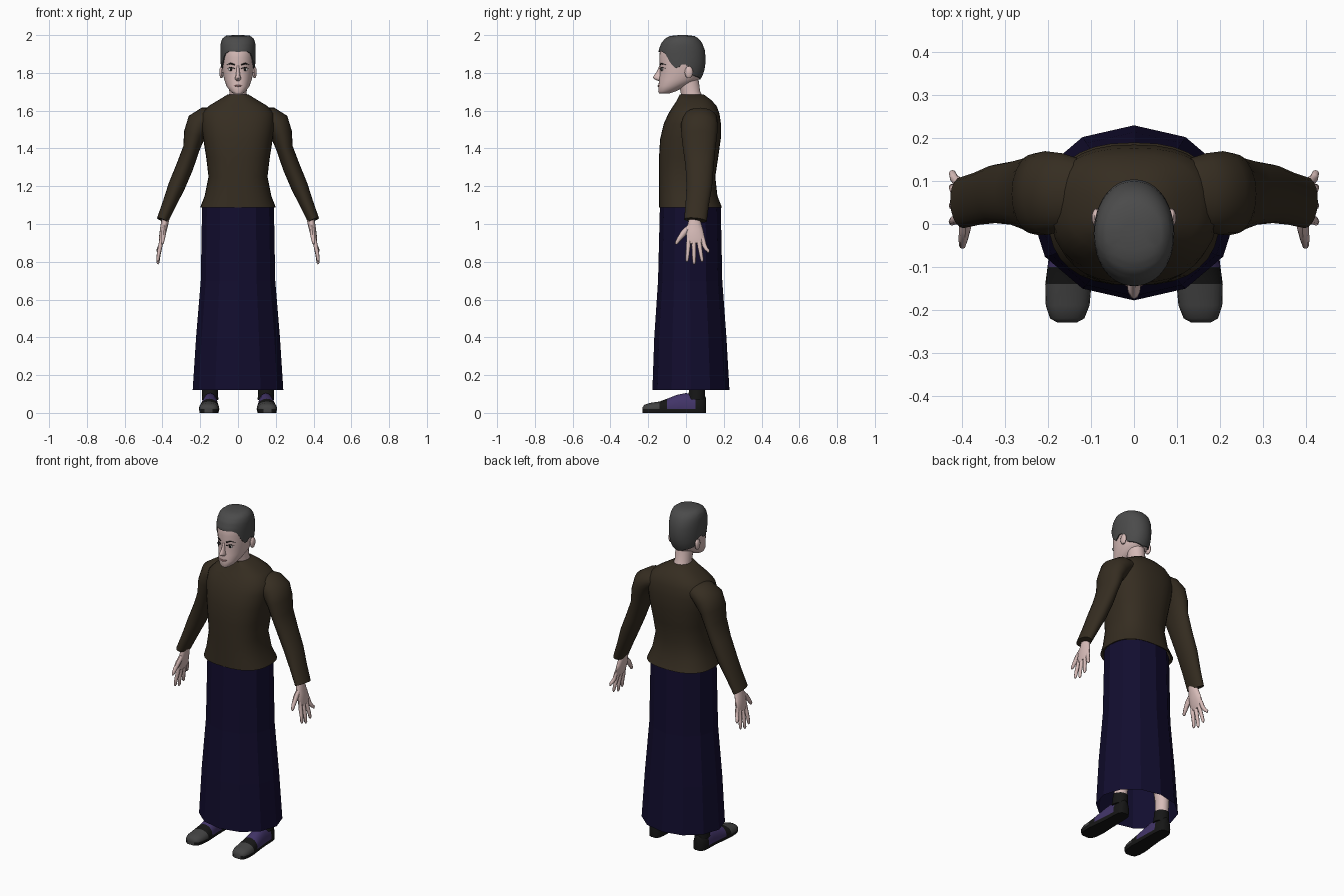
import bpy, bmesh
from math import sin, cos, pi, radians, copysign, degrees, sqrt
from mathutils import Vector


def mat(name, *rgb):
    m = bpy.data.materials.new(name)
    m.diffuse_color = (*rgb, 1)
    return m


SKIN = mat("skin", 0.68, 0.50, 0.48)
HAIR = mat("hair", 0.07, 0.07, 0.07)
WOOL = mat("brown_wool", 0.036, 0.026, 0.015)
CLOTH = mat("navy_cloth", 0.006, 0.004, 0.028)
PURPLE = mat("purple", 0.055, 0.035, 0.14)
BLACK = mat("black", 0.008, 0.008, 0.008)
TOE = mat("toe_grey", 0.055, 0.055, 0.055)
WHITE = mat("eye_white", 0.7, 0.7, 0.7)
LIP = mat("lip", 0.42, 0.22, 0.22)


def loft(name, rings, mats, caps=(True, True), smooth=50, pick=None):
    """Skin a stack of equal rings; pick chooses a material slot from a face centre."""
    bm = bmesh.new()
    rows = [[bm.verts.new(p) for p in r] for r in rings]
    n = len(rows[0])
    for a, b in zip(rows, rows[1:]):
        for i in range(n):
            bm.faces.new((a[i], a[(i + 1) % n], b[(i + 1) % n], b[i]))
    if caps[0]:
        bm.faces.new(rows[0][::-1])
    if caps[1]:
        bm.faces.new(rows[-1])
    bmesh.ops.recalc_face_normals(bm, faces=bm.faces)
    if pick:
        for f in bm.faces:
            f.material_index = pick(f.calc_center_median())
    me = bpy.data.meshes.new(name)
    bm.to_mesh(me)
    bm.free()
    for m in mats:
        me.materials.append(m)
    ob = bpy.data.objects.new(name, me)
    bpy.context.collection.objects.link(ob)
    if smooth:
        bpy.ops.object.select_all(action='DESELECT')
        ob.select_set(True)
        bpy.context.view_layer.objects.active = ob
        bpy.ops.object.shade_smooth_by_angle(angle=radians(smooth))
    return ob


def point(z, rx, yf, yb, a, p=2.0):
    """Point on a level superellipse; angle 0 is the front."""
    s, c = sin(a), cos(a)
    k = 2 / p
    return (rx * copysign(abs(s) ** k, s),
            (yf + yb) / 2 - (yb - yf) / 2 * copysign(abs(c) ** k, c), z)


def ring(z, rx, yf, yb, n=28, p=2.0):
    return [point(z, rx, yf, yb, 2 * pi * i / n, p) for i in range(n)]


def tube(name, path, m, n=12, side=1, caps=(True, True)):
    """Path rows are x, y, z, half thickness, half width along y."""
    pts = [Vector(r[:3]) for r in path]
    rings = []
    for i, r in enumerate(path):
        t = (pts[min(i + 1, len(pts) - 1)] - pts[max(i - 1, 0)]).normalized()
        u = Vector((0, 1, 0)).cross(t).normalized()
        v = t.cross(u)
        ps = [pts[i] + u * r[3] * cos(2 * pi * j / n) + v * r[4] * sin(2 * pi * j / n)
              for j in range(n)]
        rings.append([(side * q.x, q.y, q.z) for q in ps])
    return loft(name, rings, [m], caps)


def ball(name, loc, scale, m):
    rings = [[(loc[0] + scale[0] * sin(pi * j / 8) * cos(2 * pi * i / 12),
               loc[1] + scale[1] * sin(pi * j / 8) * sin(2 * pi * i / 12),
               loc[2] + scale[2] * cos(pi * j / 8)) for i in range(12)] for j in range(1, 8)]
    return loft(name, rings, [m])


def lerp_table(table, t):
    for a, b in zip(table, table[1:]):
        if t <= b[0]:
            f = max(0, (t - a[0]) / (b[0] - a[0]))
            return [x + (y - x) * f for x, y in zip(a, b)]
    return list(table[-1])


# Skirt: twelve flat sides, open hem
loft("skirt", [ring(z, rx, f, b, 12) for z, rx, f, b in [
    (0.12, 0.24, -0.178, 0.23), (0.4, 0.222, -0.168, 0.214), (0.7, 0.197, -0.148, 0.192),
    (1.1, 0.19, -0.138, 0.184)]], [CLOTH], (False, True), smooth=0)

# Sweater body
loft("sweater_body", [ring(z, rx, f, b, 32, 2.5) for z, rx, f, b in [
    (1.095, 0.185, -0.13, 0.178), (1.088, 0.2, -0.143, 0.19), (1.15, 0.176, -0.143, 0.166),
    (1.25, 0.156, -0.143, 0.155), (1.35, 0.168, -0.143, 0.17), (1.45, 0.184, -0.137, 0.184),
    (1.53, 0.195, -0.118, 0.185), (1.585, 0.192, -0.093, 0.177), (1.625, 0.155, -0.068, 0.162),
    (1.655, 0.105, -0.048, 0.135), (1.685, 0.056, -0.034, 0.095)]], [WOOL], (False, True))

# Sleeves, hands, legs and shoes on both sides
sleeve = [(0.12, 0.075, 1.572, 0.045, 0.075), (0.165, 0.075, 1.56, 0.062, 0.09),
          (0.205, 0.072, 1.53, 0.07, 0.098), (0.23, 0.07, 1.475, 0.058, 0.095),
          (0.247, 0.07, 1.40, 0.044, 0.086), (0.283, 0.072, 1.30, 0.046, 0.074),
          (0.325, 0.07, 1.20, 0.045, 0.068), (0.362, 0.06, 1.11, 0.037, 0.062),
          (0.4, 0.05, 1.02, 0.031, 0.06)]
palm = [(0.378, 0.045, 1.06, 0.022, 0.03), (0.387, 0.045, 1.01, 0.02, 0.034),
        (0.396, 0.046, 0.965, 0.018, 0.046), (0.404, 0.05, 0.925, 0.015, 0.05),
        (0.409, 0.052, 0.898, 0.009, 0.042)]
fingers = {"index_finger": (0.015, 0.005, 0.80), "middle_finger": (0.041, 0.043, 0.787),
           "ring_finger": (0.066, 0.085, 0.80), "little_finger": (0.088, 0.118, 0.848)}
leg = [(0.148, 0.06, 0.10, 0.036, 0.038), (0.146, 0.065, 0.2, 0.037, 0.042),
       (0.135, 0.07, 0.36, 0.052, 0.056), (0.12, 0.05, 0.52, 0.05, 0.054),
       (0.1, 0.04, 0.92, 0.072, 0.085)]
shoe = [(-0.23, 0.022, 0.03), (-0.22, 0.04, 0.043), (-0.19, 0.051, 0.053), (-0.14, 0.054, 0.06),
        (-0.10, 0.05, 0.075), (-0.05, 0.046, 0.095), (0.0, 0.043, 0.105), (0.05, 0.042, 0.095),
        (0.085, 0.038, 0.092), (0.1, 0.028, 0.088), (0.106, 0.015, 0.08)]


def shoe_part(c):
    if c.z < 0.022 or c.y > 0.05:
        return 1
    return 2 if c.y < -0.13 else 1 if c.y < -0.1 else 0


for s, tag in ((1, "left"), (-1, "right")):
    tube(tag + "_sleeve", sleeve, WOOL, 20, s)
    tube(tag + "_palm", palm, SKIN, 14, s)
    for name, (y0, y1, z1) in fingers.items():
        tube(f"{tag}_{name}", [
            (0.405, y0, 0.925, 0.01, 0.012), (0.411, (y0 * 2 + y1) / 3, 0.885, 0.011, 0.012),
            (0.42, (y0 + y1 * 2) / 3, (0.885 + z1) / 2, 0.01, 0.0105),
            (0.424, y1, z1 + 0.01, 0.008, 0.009), (0.425, y1, z1, 0.003, 0.004)], SKIN, 8, s)
    tube(tag + "_thumb", [
        (0.392, 0.025, 0.99, 0.012, 0.014), (0.394, -0.01, 0.955, 0.014, 0.017),
        (0.398, -0.036, 0.922, 0.011, 0.012), (0.4, -0.05, 0.9, 0.008, 0.009),
        (0.401, -0.054, 0.893, 0.003, 0.004)], SKIN, 8, s)
    tube(tag + "_leg", leg, SKIN, 14, s)
    tube(tag + "_ankle_collar", [(0.148, 0.055, 0.07, 0.044, 0.046),
                                 (0.148, 0.06, 0.135, 0.041, 0.043)], BLACK, 14, s)
    rings = []
    for y, w, h in shoe:
        cx = 0.148 - 0.035 * min(0, y)
        section = [(w * 0.92, 0), (w, 0.02)] + [
            (w * cos(pi * k / 10), 0.02 + (h - 0.02) * sin(pi * k / 10) ** 0.8)
            for k in range(1, 10)] + [(-w, 0.02), (-w * 0.92, 0)]
        rings.append([(s * (cx + x), y, z) for x, z in section])
    loft(tag + "_shoe", rings, [PURPLE, BLACK, TOE], pick=shoe_part)

# Head and neck
head = [(1.69, 0.024, -0.142, -0.09), (1.702, 0.04, -0.147, -0.055), (1.73, 0.061, -0.146, 0.0),
        (1.765, 0.073, -0.142, 0.07), (1.80, 0.081, -0.139, 0.088), (1.84, 0.085, -0.139, 0.096),
        (1.88, 0.087, -0.141, 0.098), (1.92, 0.088, -0.138, 0.093), (1.95, 0.086, -0.125, 0.08),
        (1.972, 0.077, -0.105, 0.062), (1.985, 0.058, -0.075, 0.036), (1.988, 0.02, -0.03, 0.0)]
loft("head", [ring(z, rx, f, b, 32, 2.1) for z, rx, f, b in head], [SKIN], smooth=60)
tube("neck", [(0, 0.045, 1.64, 0.055, 0.055), (0, 0.025, 1.69, 0.046, 0.052),
              (0, 0.01, 1.78, 0.048, 0.055)], SKIN, 18)

# Short hair shell with a shaped hairline
hairline = [(0, 1.91), (30, 1.912), (48, 1.90), (62, 1.85), (78, 1.82), (90, 1.845),
            (103, 1.845), (115, 1.79), (180, 1.765)]
hair = []
for j in range(-1, 14):
    row = []
    for i in range(48):
        a = 2 * pi * i / 48
        z0 = lerp_table(hairline, degrees(min(a, 2 * pi - a)))[1]
        f = max(j, 0) / 13
        z = z0 + (1.988 - z0) * (1 - (1 - f) ** 1.5)
        _, rx, yf, yb = lerp_table(head, z)
        o = -0.004 if j < 0 else 0.006
        row.append(point(z + max(0, z - 1.9) * 0.136, rx + o, yf - o, yb + o, a, 2.1))
    hair.append(row)
loft("hair", hair, [HAIR], (False, True), smooth=60)


def face(x, z, out=0.0):
    _, rx, yf, yb = lerp_table(head, z)
    return (yf + yb) / 2 - (yb - yf) / 2 * sqrt(1 - (x / rx) ** 2) - out


# Face details
loft("nose", [ring(z, w, f, -0.11, 12) for z, w, f in [
    (1.838, 0.008, -0.141), (1.81, 0.009, -0.153), (1.785, 0.012, -0.17), (1.774, 0.016, -0.175),
    (1.765, 0.016, -0.165), (1.757, 0.01, -0.145)]], [SKIN], smooth=60)
tube("mouth", [(x, face(x, z, 0.0), z, r, r) for x, z, r in [
    (-0.026, 1.736, 0.001), (-0.012, 1.732, 0.004), (0, 1.731, 0.005),
    (0.012, 1.732, 0.004), (0.026, 1.736, 0.001)]], LIP, 8)
for s, tag in ((1, "left"), (-1, "right")):
    ball(tag + "_ear", (s * 0.088, 0.015, 1.803), (0.011, 0.022, 0.032), SKIN)
    ball(tag + "_eye", (s * 0.038, face(0.038, 1.818), 1.818), (0.015, 0.005, 0.008), WHITE)
    ball(tag + "_pupil", (s * 0.037, face(0.037, 1.818, 0.003), 1.818),
         (0.007, 0.004, 0.008), BLACK)
    for part, z, r in (("eyelash", 1.826, 0.0022), ("eyebrow", 1.846, 0.0035)):
        tube(f"{tag}_{part}", [(x, face(x, z + d, 0.002), z + d, r * k, r * k) for x, d, k in [
            (0.018, -0.003, 1), (0.038, 0.004, 1.1), (0.06, -0.003, 0.4)]], BLACK, 6, s)
